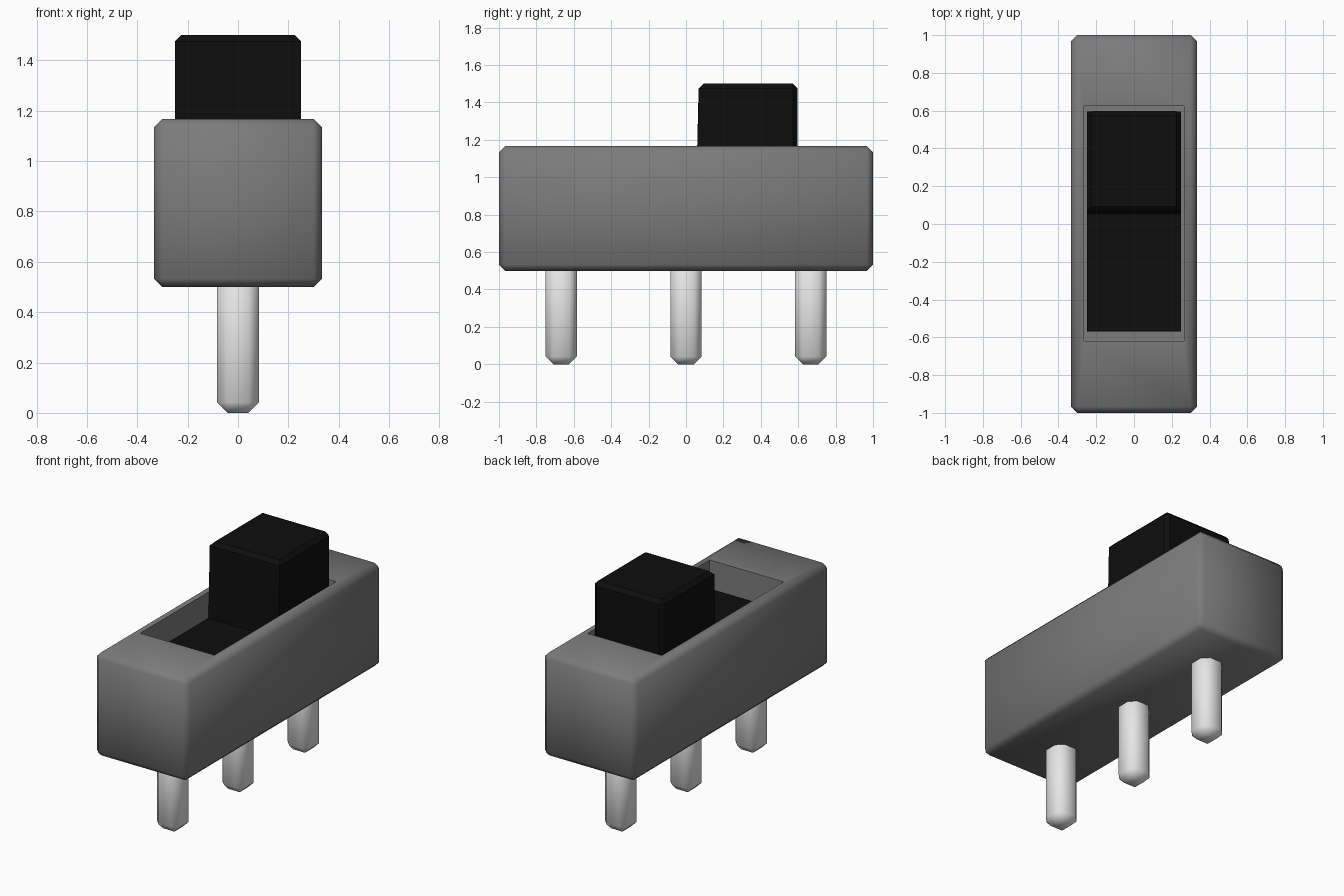
import bpy
import bmesh
import math
from mathutils import Vector

old = bpy.data.objects.get("Cube")
if old:
    bpy.data.objects.remove(old, do_unlink=True)


def make_material(name, value):
    mat = bpy.data.materials.new(name)
    mat.use_nodes = True
    colour = (value, value, value, 1)
    mat.diffuse_color = colour
    mat.node_tree.nodes["Principled BSDF"].inputs["Base Color"].default_value = colour
    return mat


grey = make_material("grey housing", 0.2)
black = make_material("black plastic", 0.004)
silver = make_material("silver metal", 0.8)


def make_box(name, low, high, mat=None, chamfer=0, edge_rule=None, shape=None):
    """Box between two corners, with optional reshaping and chamfered edges."""
    low, high = Vector(low), Vector(high)
    bm = bmesh.new()
    bmesh.ops.create_cube(bm, size=1)
    for v in bm.verts:
        v.co = (low + high) / 2 + v.co * (high - low)
        if shape:
            shape(v.co)
    if chamfer:
        edges = [e for e in bm.edges if edge_rule is None or edge_rule(e)]
        bmesh.ops.bevel(bm, geom=edges, offset=chamfer, segments=1,
                        affect='EDGES', profile=0.5)
    mesh = bpy.data.meshes.new(name)
    bm.to_mesh(mesh)
    bm.free()
    obj = bpy.data.objects.new(name, mesh)
    bpy.context.collection.objects.link(obj)
    if mat:
        mesh.materials.append(mat)
    return obj


def smooth(obj, degrees):
    bpy.ops.object.select_all(action='DESELECT')
    obj.select_set(True)
    bpy.context.view_layer.objects.active = obj
    bpy.ops.object.shade_smooth_by_angle(angle=math.radians(degrees))


# Housing with a rectangular slot in its top
housing = make_box("housing", (-0.333, -1, 0.5), (0.333, 1, 1.167), grey, 0.033)
cutter = make_box("slot_cutter", (-0.265, -0.62, 0.98), (0.265, 0.625, 1.4), grey)
cutter.hide_render = True
cutter.hide_viewport = True
cut = housing.modifiers.new("slot", 'BOOLEAN')
cut.operation = 'DIFFERENCE'
cut.solver = 'EXACT'
cut.object = cutter
bpy.context.view_layer.objects.active = housing
bpy.ops.object.modifier_apply(modifier=cut.name)
bpy.data.objects.remove(cutter, do_unlink=True)
smooth(housing, 50)

# Sliding plate inside the slot
make_box("slider_plate", (-0.25, -0.57, 0.97), (0.25, 0.595, 1.01), black)


# Raised knob: the front leans back slightly, top and back edges are chamfered
def lean_front(co):
    if co.y < 0.3 and co.z > 1.2:
        co.y += 0.012


def top_or_back(edge):
    a, b = (v.co for v in edge.verts)
    return min(a.z, b.z) > 1.2 or (min(a.y, b.y) > 0.3 and abs(a.z - b.z) > 0.1)


knob = make_box("slider_knob", (-0.25, 0.056, 1.0), (0.25, 0.597, 1.5), black,
                0.025, top_or_back, lean_front)
smooth(knob, 30)

# Three chamfered contact pins
for label, y in (("front", -0.667), ("middle", 0), ("back", 0.667)):
    pin = make_box(label + "_pin", (-0.083, y - 0.083, 0), (0.083, y + 0.083, 0.6),
                   silver, 0.041)
    smooth(pin, 60)
